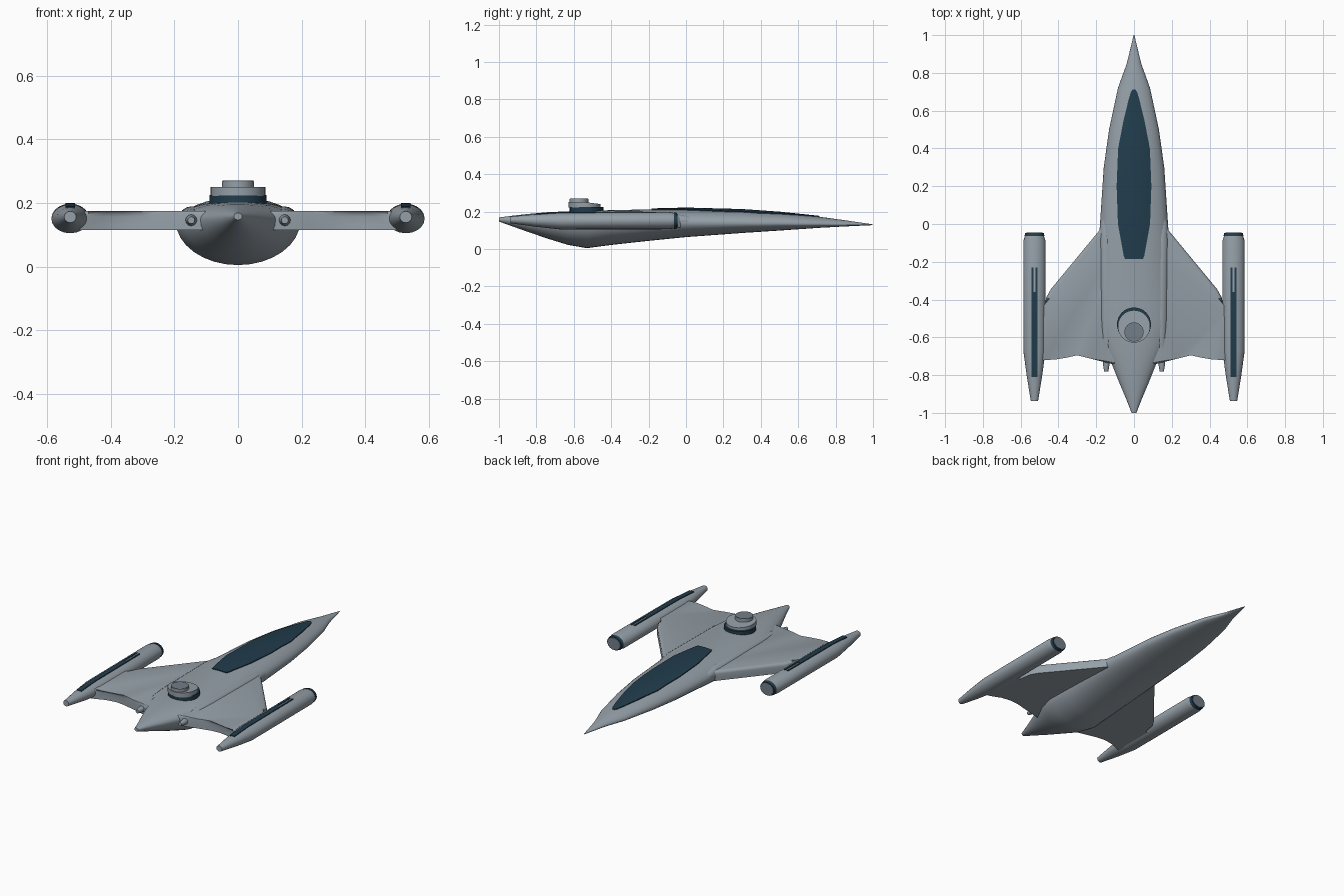
import bpy, bmesh, math

if "Cube" in bpy.data.objects:
    bpy.data.objects.remove(bpy.data.objects["Cube"])


def material(name, rgb):
    m = bpy.data.materials.new(name)
    m.diffuse_color = (*rgb, 1)
    m.use_nodes = True
    m.node_tree.nodes["Principled BSDF"].inputs["Base Color"].default_value = m.diffuse_color
    return m


GREY = material("hull grey", (0.30, 0.35, 0.39))
DARK = material("dark blue glass", (0.015, 0.045, 0.072))
STEEL = material("steel grey", (0.17, 0.21, 0.25))


def finish(name, bm, mat, mirror=False, angle=35):
    bmesh.ops.recalc_face_normals(bm, faces=bm.faces)
    me = bpy.data.meshes.new(name)
    bm.to_mesh(me)
    bm.free()
    me.materials.append(mat)
    ob = bpy.data.objects.new(name, me)
    bpy.context.collection.objects.link(ob)
    bpy.ops.object.select_all(action='DESELECT')
    ob.select_set(True)
    bpy.context.view_layer.objects.active = ob
    bpy.ops.object.shade_smooth_by_angle(angle=math.radians(angle))
    if mirror:
        ob.modifiers.new("mirror", 'MIRROR')
    return ob


def interp(table, y):
    """Linear interpolation in rows (y, values...) sorted by rising y."""
    for a, b in zip(table, table[1:]):
        if y <= b[0]:
            t = max(0, (y - a[0]) / (b[0] - a[0]))
            return [p + (q - p) * t for p, q in zip(a[1:], b[1:])]
    return list(table[-1][1:])


def bridge_rings(bm, rings):
    rings = [[bm.verts.new(p) for p in r] for r in rings]
    n = len(rings[0])
    for a, b in zip(rings, rings[1:]):
        for i in range(n):
            j = (i + 1) % n
            bm.faces.new((a[i], a[j], b[j], b[i]))
    bm.faces.new(rings[0])
    bm.faces.new(rings[-1])


def loft(name, rows, mat, n=16, mirror=False):
    """rows: (y, centre x, middle z, half width, top z, bottom z)"""
    bm = bmesh.new()
    rings = []
    for y, x, zm, w, zt, zb in rows:
        ring = []
        for i in range(n):
            a = 2 * math.pi * i / n
            s = math.sin(a)
            ring.append((x + w * math.cos(a), y, zm + s * ((zt - zm) if s > 0 else (zm - zb))))
        rings.append(ring)
    bridge_rings(bm, rings)
    return finish(name, bm, mat, mirror)


def tube(name, rows, mat, n=16):
    """Mirrored round tube, rows: (y, x, z, rx, rz)"""
    return loft(name, [(y, x, z, rx, z + rz, z - rz) for y, x, z, rx, rz in rows], mat, n, True)


# Fuselage
HULL = [
    (-1.0, 0, 0.158, 0.013, 0.169, 0.147),
    (-0.93, 0, 0.155, 0.040, 0.178, 0.122),
    (-0.84, 0, 0.150, 0.078, 0.188, 0.090),
    (-0.74, 0, 0.147, 0.118, 0.197, 0.056),
    (-0.63, 0, 0.145, 0.172, 0.202, 0.022),
    (-0.53, 0, 0.145, 0.196, 0.205, 0.005),
    (-0.40, 0, 0.144, 0.194, 0.208, 0.022),
    (-0.20, 0, 0.143, 0.188, 0.212, 0.044),
    (0.0, 0, 0.142, 0.180, 0.217, 0.064),
    (0.30, 0, 0.138, 0.160, 0.209, 0.086),
    (0.50, 0, 0.136, 0.132, 0.195, 0.099),
    (0.72, 0, 0.133, 0.085, 0.172, 0.114),
    (0.85, 0, 0.131, 0.038, 0.154, 0.121),
    (1.0, 0, 0.130, 0.002, 0.132, 0.128),
]
loft("fuselage", HULL, GREY, 32)

# Cockpit canopy: thin dark skin that follows the top of the fuselage
CANOPY = [(-0.185, 0.048), (-0.17, 0.054), (0.0, 0.085), (0.2, 0.092), (0.4, 0.084),
          (0.55, 0.055), (0.66, 0.028), (0.70, 0.016), (0.713, 0.006)]
bm = bmesh.new()
ys = sorted({r[0] for r in CANOPY} | {-0.1, 0.1, 0.3, 0.5, 0.61})
rings = []
for y in ys:
    half = interp(CANOPY, y)[0]
    _, zm, w, zt, _ = interp(HULL, y)
    xs = [half * (i / 5 - 1) for i in range(11)]
    top = [(x, y, zm + (zt - zm) * math.sqrt(1 - (x / w) ** 2)) for x in xs]
    rings.append([(x, y, z + 0.005) for x, y, z in top] + [(x, y, z - 0.004) for x, y, z in reversed(top)])
bridge_rings(bm, rings)
finish("canopy", bm, DARK)

# Swept wings with rounded upper edges
outline = [(0.05, -0.03), (0.18, -0.03), (0.44, -0.345), (0.465, -0.39), (0.475, -0.46), (0.50, -0.47),
           (0.50, -0.73), (0.47, -0.72), (0.42, -0.70), (0.36, -0.69), (0.30, -0.695),
           (0.22, -0.715), (0.12, -0.74), (0.05, -0.74)]
bm = bmesh.new()
bridge_rings(bm, [[(x, y, z) for x, y in outline] for z in (0.115, 0.132, 0.175)])
rim = [e for e in bm.edges if all(v.co.z > 0.17 for v in e.verts) and min(v.co.x for v in e.verts) > 0.06]
bmesh.ops.bevel(bm, geom=rim, offset=0.018, segments=3, profile=0.5, affect='EDGES')
finish("wing", bm, GREY, True)

# Shoulder ridges and small rear thrusters
tube("shoulder_ridge", [(0.10, 0.150, 0.150, 0.008, 0.008), (0.0, 0.150, 0.150, 0.030, 0.030),
                        (-0.08, 0.148, 0.150, 0.038, 0.039), (-0.5, 0.143, 0.150, 0.038, 0.039),
                        (-0.62, 0.143, 0.148, 0.032, 0.034), (-0.73, 0.145, 0.146, 0.018, 0.020)], GREY)
tube("rear_thruster", [(-0.69, 0.147, 0.146, 0.017, 0.017), (-0.74, 0.147, 0.146, 0.018, 0.018),
                       (-0.78, 0.147, 0.146, 0.011, 0.011)], GREY, 12)

# Engine nacelles
NX = 0.527
NACELLE = [(-0.938, NX, 0.156, 0.019, 0.018), (-0.81, NX, 0.153, 0.040, 0.033),
           (-0.67, NX, 0.150, 0.059, 0.045), (-0.09, NX, 0.152, 0.059, 0.046),
           (-0.056, NX, 0.152, 0.048, 0.040)]
tube("nacelle", NACELLE, GREY, 20)
tube("nacelle_front_ring", [(-0.064, NX, 0.152, 0.053, 0.045), (-0.047, NX, 0.152, 0.049, 0.041)], DARK, 20)
tube("nacelle_front_cap", [(-0.05, NX, 0.152, 0.043, 0.036), (-0.044, NX, 0.152, 0.043, 0.036)], STEEL, 20)


# Dark strips along the nacelle tops, forked at the front
def strip(name, x0, x1, ys):
    bm = bmesh.new()
    rings = []
    for y in ys:
        _, z, _, rz = interp(NACELLE, y)
        t = z + rz + 0.003
        rings.append([(x0, y, t), (x1, y, t), (x1, y, t - 0.009), (x0, y, t - 0.009)])
    bridge_rings(bm, rings)
    finish(name, bm, DARK, True)


strip("nacelle_strip", NX - 0.015, NX + 0.015, (-0.81, -0.67, -0.36))
strip("strip_inner_prong", NX - 0.015, NX - 0.005, (-0.36, -0.23))
strip("strip_outer_prong", NX + 0.005, NX + 0.015, (-0.36, -0.23))


# Command tower: dark window band, sloped grey deck and small top drum
def disc(name, y, r, z0, z1, mat, slope=0):
    bm = bmesh.new()
    circle = [(r * math.cos(a), y + r * math.sin(a)) for a in (2 * math.pi * i / 32 for i in range(32))]
    bridge_rings(bm, [[(p, q, z0) for p, q in circle],
                      [(p, q, z1 - slope * max(0, q - y)) for p, q in circle]])
    finish(name, bm, mat)


disc("tower_window_band", -0.532, 0.090, 0.18, 0.225, DARK)
disc("tower_deck", -0.542, 0.086, 0.222, 0.251, GREY, 0.12)
disc("tower_drum", -0.572, 0.051, 0.235, 0.268, GREY)
disc("tower_drum_lid", -0.572, 0.049, 0.262, 0.270, STEEL)
